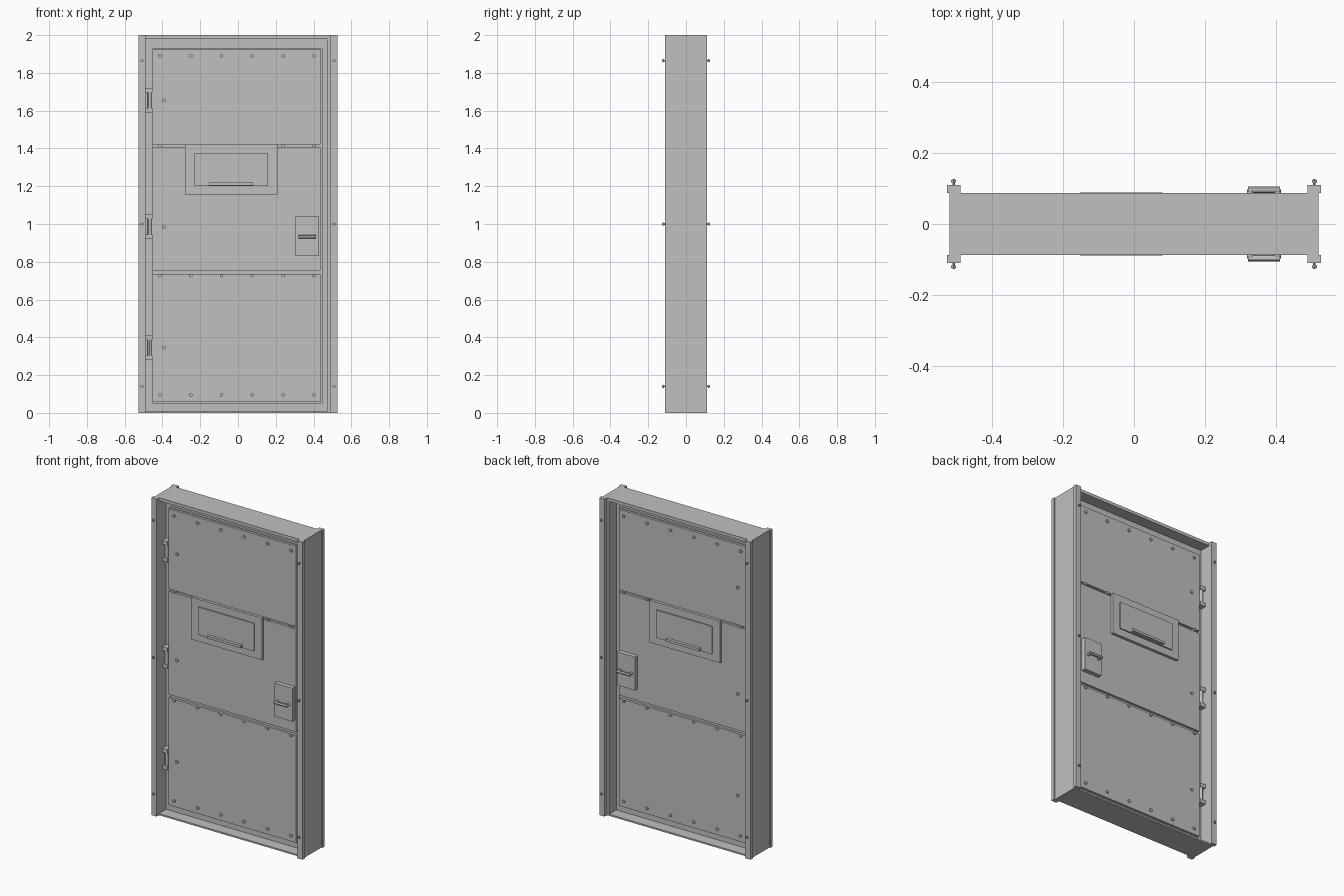
import bpy
import bmesh
from mathutils import Matrix, Vector

default = bpy.data.objects.get("Cube")
if default:
    bpy.data.objects.remove(default, do_unlink=True)

GREY = (0.53, 0.53, 0.53, 1)
steel = bpy.data.materials.new("grey_steel")
steel.use_nodes = True
steel.diffuse_color = GREY
steel.node_tree.nodes["Principled BSDF"].inputs["Base Color"].default_value = GREY


def finish(name, bm, smooth=False):
    mesh = bpy.data.meshes.new(name)
    bm.to_mesh(mesh)
    bm.free()
    mesh.materials.append(steel)
    ob = bpy.data.objects.new(name, mesh)
    bpy.context.collection.objects.link(ob)
    if smooth:
        bpy.ops.object.select_all(action="DESELECT")
        ob.select_set(True)
        bpy.context.view_layer.objects.active = ob
        bpy.ops.object.shade_smooth_by_angle()
    return ob


def add_box(bm, x0, x1, y0, y1, z0, z1):
    size = Vector((x1 - x0, abs(y1 - y0), z1 - z0))
    centre = Vector((x0 + x1, y0 + y1, z0 + z1)) / 2
    bmesh.ops.create_cube(bm, size=1, matrix=Matrix.Translation(centre) @ Matrix.Diagonal(size).to_4x4())


def add_rod(bm, start, end, radius, sides=12):
    a, b = Vector(start), Vector(end)
    turn = (b - a).to_track_quat("Z", "Y").to_matrix().to_4x4()
    bmesh.ops.create_cone(bm, cap_ends=True, segments=sides, radius1=radius, radius2=radius,
                          depth=(b - a).length, matrix=Matrix.Translation((a + b) / 2) @ turn)


def box(name, *dims):
    bm = bmesh.new()
    add_box(bm, *dims)
    return finish(name, bm)


# Surrounding frame and the core behind the door skins
DEPTH, CORE, SKIN = 0.087, 0.015, 0.045
box("left_jamb", 0.475, 0.52, -DEPTH, DEPTH, 0, 2)
box("right_jamb", -0.52, -0.49, -DEPTH, DEPTH, 0, 2)
box("lintel", -0.49, 0.475, -DEPTH, DEPTH, 1.98, 2)
box("sill", -0.49, 0.475, -DEPTH, DEPTH, 0, 0.01)
box("door_core", -0.49, 0.475, -CORE, CORE, 0.01, 1.98)

BOLT_COLUMNS = [-0.413 + 0.163 * i for i in range(6)]
HINGES = (1.655, 0.985, 0.345)

# Both faces carry the same fittings
for side, s in (("front", -1), ("back", 1)):
    # Trim strips with their studs
    bm = bmesh.new()
    studs = bmesh.new()
    for x0 in (-0.527, 0.49):
        add_box(bm, x0, x0 + 0.037, s * DEPTH, s * 0.11, 0, 2)
        for z in (0.14, 1.0, 1.865):
            x = x0 + 0.0185
            add_rod(studs, (x, s * 0.105, z), (x, s * 0.127, z), 0.004, 8)
            add_rod(studs, (x, s * 0.117, z), (x, s * 0.124, z), 0.008, 6)
    finish(side + "_trim", bm)
    finish(side + "_trim_studs", studs)

    # Door skin: backing sheet and three panels separated by grooves
    bm = bmesh.new()
    add_box(bm, -0.453, 0.447, s * CORE, s * 0.03, 0.05, 1.93)
    for z0, z1 in ((0.058, 0.735), (0.755, 1.405), (1.42, 1.925)):
        add_box(bm, -0.453, 0.437, s * 0.03, s * SKIN, z0, z1)
    finish(side + "_door_panels", bm)

    # Bolt heads
    bm = bmesh.new()
    spots = [(x, z) for z in (0.095, 0.727, 1.412, 1.89) for x in BOLT_COLUMNS]
    spots += [(-0.393, z) for z in HINGES]
    for x, z in spots:
        add_rod(bm, (x, s * 0.03, z), (x, s * 0.053, z), 0.010, 6)
    finish(side + "_bolts", bm)

    # Hinges: barrel, end knuckles and leaf
    bm = bmesh.new()
    for z in HINGES:
        add_rod(bm, (-0.468, s * 0.042, z - 0.06), (-0.468, s * 0.042, z + 0.06), 0.011)
        for end in (-1, 1):
            zc = z + end * 0.053
            add_box(bm, -0.489, -0.453, s * CORE, s * 0.055, zc - 0.012, zc + 0.012)
        add_box(bm, -0.48, -0.45, s * CORE, s * 0.04, z - 0.045, z + 0.045)
    finish(side + "_hinges", bm, True)

    # Viewing hatch
    box(side + "_hatch_frame", -0.28, 0.21, s * SKIN, s * 0.063, 1.155, 1.42)
    box(side + "_hatch_shutter", -0.23, 0.16, s * 0.06, s * 0.071, 1.2, 1.375)
    box(side + "_hatch_grip", -0.153, 0.08, s * 0.07, s * 0.089, 1.205, 1.22)

    # Lock plate and pull handle
    box(side + "_lock_plate", 0.305, 0.43, s * SKIN, s * 0.073, 0.83, 1.04)
    bm = bmesh.new()
    for x in (0.328, 0.405):
        add_rod(bm, (x, s * 0.07, 0.932), (x, s * 0.097, 0.932), 0.009)
    add_rod(bm, (0.321, s * 0.097, 0.932), (0.412, s * 0.097, 0.932), 0.009)
    finish(side + "_pull_handle", bm, True)
